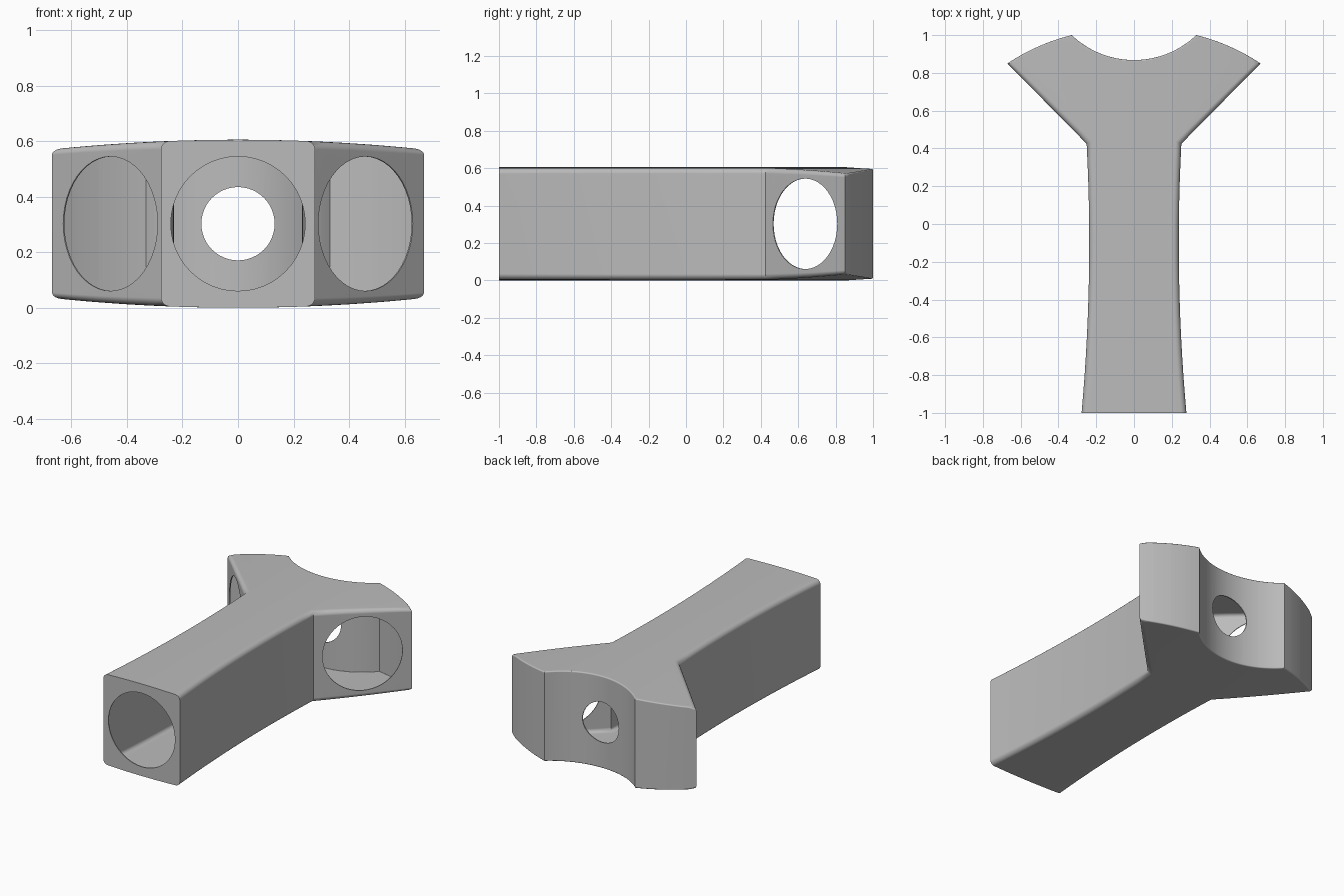
import bpy, bmesh, math
from mathutils import Vector

if "Cube" in bpy.data.objects:
    bpy.data.objects.remove(bpy.data.objects["Cube"], do_unlink=True)

HEIGHT = 0.605
MID = HEIGHT / 2
CROWN = 0.078        # how far top and bottom fall away sideways
WALL = 0.006
FILLET, BACK_FILLET = 0.03, 0.008
STEPS = 5

grey = bpy.data.materials.new("plain_grey")
grey.use_nodes = True
grey.diffuse_color = (0.5, 0.5, 0.5, 1)
bsdf = next(n for n in grey.node_tree.nodes if n.type == 'BSDF_PRINCIPLED')
bsdf.inputs["Base Color"].default_value = grey.diffuse_color
bsdf.inputs["Roughness"].default_value = 0.6


def half_outline():
    """Plan points with fillet radius, from the stem front to the saddle centre."""
    pts = []
    # gently waisted stem side
    for i in range(15):
        y = -1 + 1.425 * i / 14
        pts.append((0.237 + 0.05 * (y + 0.1) ** 2, y, FILLET))
    # bulged arm end
    tip, horn = Vector((0.67, 0.85)), Vector((0.33, 1.0))
    out = Vector((0.15, 0.34)).normalized()
    for i in range(9):
        t = i / 8
        p = tip.lerp(horn, t) + out * 0.064 * t * (1 - t)
        pts.append((p.x, p.y, 0.022 if i == 0 else BACK_FILLET))
    # round saddle
    radius = 0.478
    half_angle = math.asin(horn.x / radius)
    for i in range(1, 17):
        a = half_angle * (1 - i / 16)
        pts.append((radius * math.sin(a), 0.868 + radius * (1 - math.cos(a)), BACK_FILLET))
    return pts


def inset_directions(pts):
    """Mitred inward direction at each outline point."""
    result = []
    n = len(pts)
    for i in range(n):
        a, b, c = (Vector(pts[j % n][:2]) for j in (i - 1, i, i + 1))
        d1, d2 = (b - a).normalized(), (c - b).normalized()
        n1, n2 = Vector((-d1.y, d1.x)), Vector((-d2.y, d2.x))
        result.append((n1 + n2) / (1 + n1.dot(n2)))
    # the front end stays flat
    result[0], result[-1] = Vector((-1, 0)), Vector((1, 0))
    return result


def make_body():
    right = half_outline()
    pts = right + [(-x, y, r) for x, y, r in reversed(right[:-1])]
    dirs = inset_directions(pts)
    bm = bmesh.new()

    def ring(angle, top):
        verts = []
        for (x, y, r), d in zip(pts, dirs):
            off, z = r * (1 - math.sin(angle)), r * (1 - math.cos(angle))
            verts.append(bm.verts.new((x + d.x * off, y + d.y * off, HEIGHT - z if top else z)))
        return verts

    angles = [math.pi / 2 * i / STEPS for i in range(STEPS + 1)]
    rings = [ring(a, False) for a in angles] + [ring(a, True) for a in reversed(angles)]
    n = len(pts)
    for low, high in zip(rings, rings[1:]):
        for i in range(n):
            j = (i + 1) % n
            bm.faces.new((low[i], low[j], high[j], high[i]))
    caps = [bm.faces.new(rings[0][::-1]), bm.faces.new(rings[-1])]
    bmesh.ops.triangulate(bm, faces=caps)

    # slice lengthways, then crown the top and bottom
    for k in range(-6, 7):
        bmesh.ops.bisect_plane(bm, geom=bm.verts[:] + bm.edges[:] + bm.faces[:], dist=1e-5,
                               plane_co=(k / 10, 0, 0), plane_no=(1, 0, 0))
    for v in bm.verts:
        v.co.z = MID + (v.co.z - MID) * (1 - CROWN * v.co.x ** 2 / MID)
    bmesh.ops.recalc_face_normals(bm, faces=bm.faces[:])
    mesh = bpy.data.meshes.new("connector_body")
    bm.to_mesh(mesh)
    bm.free()
    mesh.materials.append(grey)
    obj = bpy.data.objects.new("connector_body", mesh)
    bpy.context.collection.objects.link(obj)
    return obj


def apply_modifier(obj, kind, **settings):
    mod = obj.modifiers.new(kind.lower(), kind)
    for key, value in settings.items():
        setattr(mod, key, value)
    bpy.ops.object.select_all(action='DESELECT')
    obj.select_set(True)
    bpy.context.view_layer.objects.active = obj
    bpy.ops.object.modifier_apply(modifier=mod.name)


def cut_hole(obj, x, y, radius, turn):
    """Cut a round opening through the wall, facing along the turned y axis."""
    bpy.ops.mesh.primitive_cylinder_add(vertices=48, radius=radius, depth=0.1,
                                        location=(x, y, MID), rotation=(math.pi / 2, 0, turn))
    cutter = bpy.context.object
    cutter.name = "hole_cutter"
    cutter.hide_render = True
    cutter.data.materials.append(grey)
    apply_modifier(obj, 'BOOLEAN', operation='DIFFERENCE', solver='EXACT', object=cutter)
    bpy.data.objects.remove(cutter, do_unlink=True)


body = make_body()
# hollow shell
apply_modifier(body, 'SOLIDIFY', thickness=WALL, offset=-1, use_even_offset=True)

# stem opening, saddle screw hole and the two arm openings
cut_hole(body, 0, -1, 0.242, 0)
cut_hole(body, 0, 0.877, 0.132, 0)
for side in (1, -1):
    cut_hole(body, side * 0.46, 0.636, 0.242, side * math.pi / 4)

bpy.ops.object.select_all(action='DESELECT')
body.select_set(True)
bpy.context.view_layer.objects.active = body
bpy.ops.object.shade_smooth_by_angle(angle=math.radians(30))
apply_modifier(body, 'WEIGHTED_NORMAL', keep_sharp=True)
